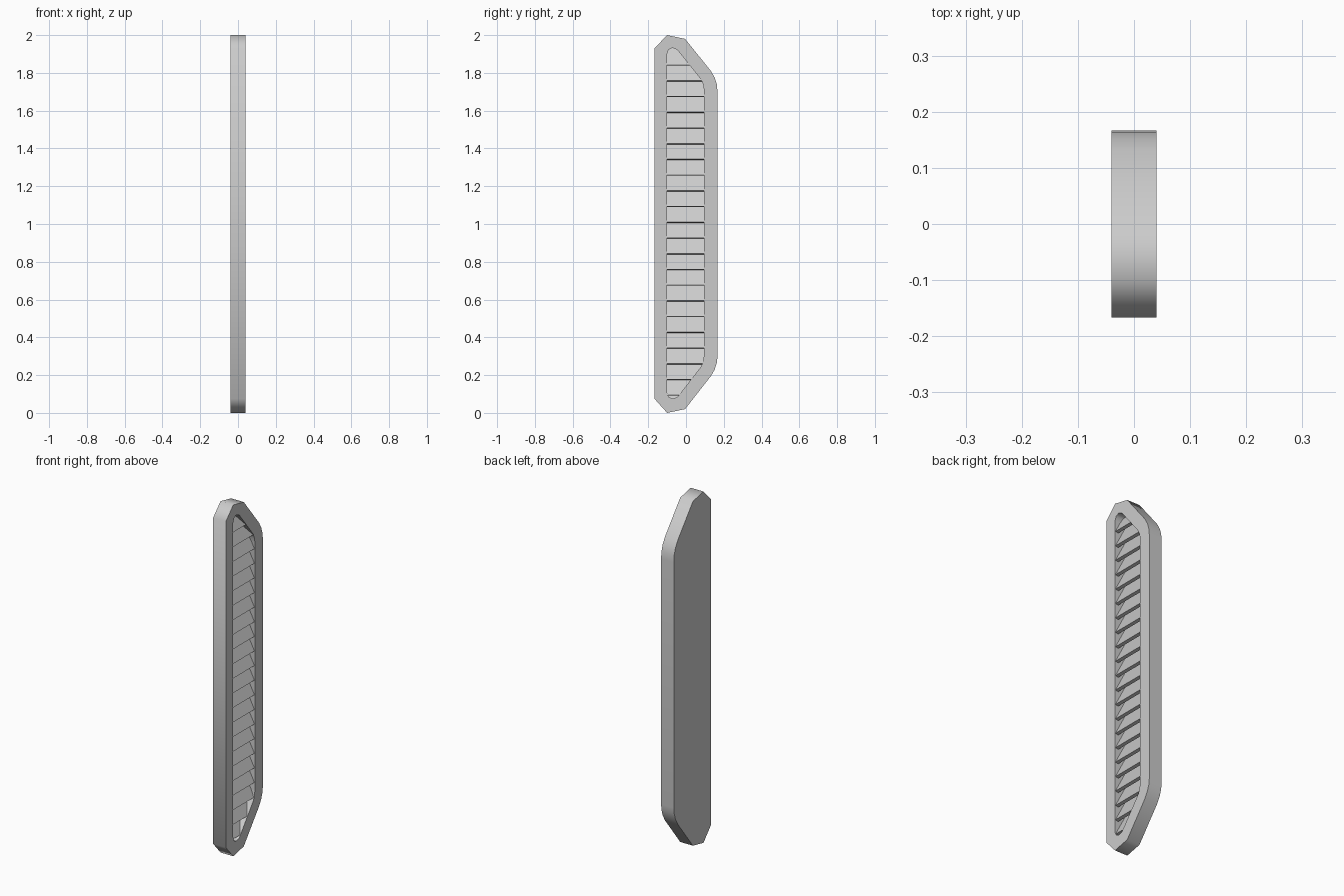
import bpy, bmesh, math
from mathutils import Vector

cube = bpy.data.objects.get("Cube")
if cube:
    bpy.data.objects.remove(cube)

grey = bpy.data.materials.new("plain grey")
grey.use_nodes = True
tone = (0.6, 0.6, 0.6, 1)
grey.diffuse_color = tone
grey.node_tree.nodes["Principled BSDF"].inputs["Base Color"].default_value = tone

FRONT, BACK, FLOOR = 0.04, -0.04, -0.03

# Outlines in (y, z), counter-clockwise seen from +x
outer = [(-0.167, 0.075), (-0.1, 0), (-0.005, 0.02), (0.132, 0.195), (0.152, 0.23),
         (0.163, 0.265), (0.167, 0.3), (0.167, 1.7), (0.163, 1.74), (0.152, 1.775),
         (0.132, 1.81), (-0.005, 1.98), (-0.1, 2), (-0.167, 1.93)]
inner = [(-0.1, 0.106), (-0.092, 0.085), (-0.072, 0.075), (-0.046, 0.083), (0.08, 0.245),
         (0.091, 0.272), (0.095, 0.305), (0.095, 1.71), (0.091, 1.738), (0.08, 1.765),
         (-0.046, 1.922), (-0.072, 1.933), (-0.092, 1.923), (-0.1, 1.9)]


def finish(bm, name):
    bmesh.ops.recalc_face_normals(bm, faces=bm.faces)
    mesh = bpy.data.meshes.new(name)
    bm.to_mesh(mesh)
    bm.free()
    mesh.materials.append(grey)
    obj = bpy.data.objects.new(name, mesh)
    bpy.context.collection.objects.link(obj)
    return obj


def ring(bm, outline, x):
    return [bm.verts.new((x, y, z)) for y, z in outline]


def wall(bm, a, b):
    for i in range(len(a)):
        j = (i + 1) % len(a)
        bm.faces.new((a[i], a[j], b[j], b[i]))


# Frame: tray with a flat back, thick rim and recessed floor
bm = bmesh.new()
rim_out, rim_in = ring(bm, outer, FRONT), ring(bm, inner, FRONT)
back, floor = ring(bm, outer, BACK), ring(bm, inner, FLOOR)
wall(bm, rim_out, back)
wall(bm, rim_in, floor)
wall(bm, rim_out, rim_in)
bm.faces.new(back)
bm.faces.new(floor)
frame = finish(bm, "frame")
bpy.context.view_layer.objects.active = frame
frame.select_set(True)
bpy.ops.object.shade_smooth_by_angle(angle=math.radians(65))

# Louvre slats: tilted plates, lower edge outward, trimmed to the opening
PITCH, RISE, THICK = 0.0832, 0.13, 0.018
bm = bmesh.new()
for k in range(23):
    z = 1.842 - PITCH * k
    section = [(0.037, z), (FLOOR, z + RISE), (FLOOR, z + RISE - 0.035), (0.037 - THICK, z - 0.004)]
    ends = [[bm.verts.new((x, y, h)) for x, h in section] for y in (-0.12, 0.12)]
    wall(bm, *ends)
for i, (y, z) in enumerate(inner):
    y2, z2 = inner[(i + 1) % len(inner)]
    bmesh.ops.bisect_plane(bm, geom=bm.verts[:] + bm.edges[:] + bm.faces[:], dist=1e-5,
                           plane_co=Vector((0, y, z)), plane_no=Vector((0, z2 - z, y - y2)),
                           clear_outer=True)
finish(bm, "louvre_slats")
